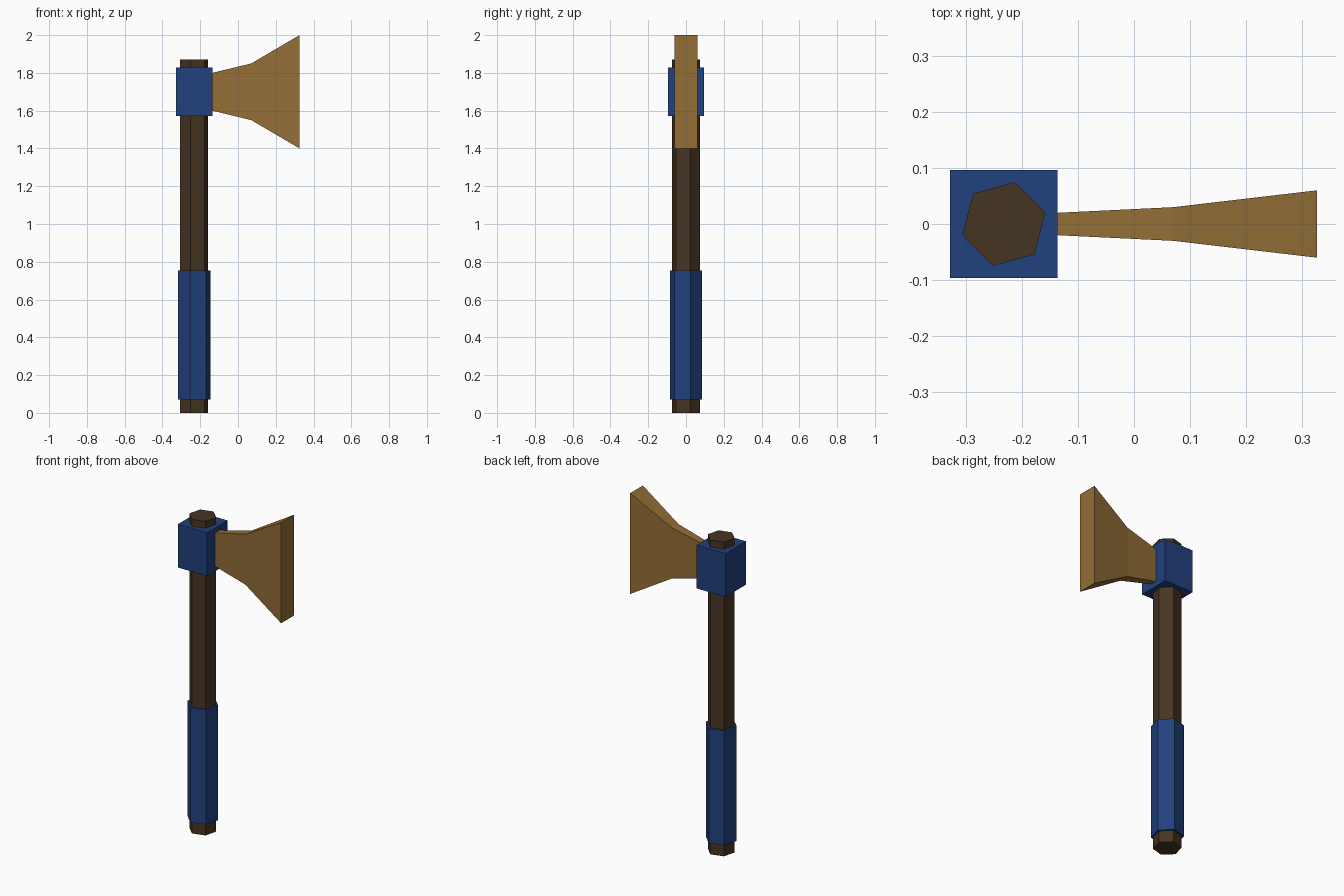
import bpy, bmesh, math
from mathutils import Matrix

old = bpy.data.objects.get("Cube")
if old:
    bpy.data.objects.remove(old, do_unlink=True)

AXIS_X = -0.232  # centre line of the shaft


def material(name, rgb):
    mat = bpy.data.materials.new(name)
    mat.use_nodes = True
    colour = (*rgb, 1)
    mat.diffuse_color = colour
    mat.node_tree.nodes["Principled BSDF"].inputs["Base Color"].default_value = colour
    return mat


def finish(name, bm, mat):
    bmesh.ops.recalc_face_normals(bm, faces=bm.faces)
    mesh = bpy.data.meshes.new(name)
    bm.to_mesh(mesh)
    bm.free()
    mesh.materials.append(mat)
    obj = bpy.data.objects.new(name, mesh)
    bpy.context.collection.objects.link(obj)
    return obj


def hex_rod(name, radius, bottom, top, mat):
    bm = bmesh.new()
    place = (Matrix.Translation((AXIS_X, 0, (bottom + top) / 2))
             @ Matrix.Rotation(math.radians(15.5), 4, "Z"))
    # cone vertices start on +y, which is a corner direction offset by 30 degrees
    ring = [place @ Matrix.Rotation(i * math.tau / 6, 4, "Z") for i in range(6)]
    half = (top - bottom) / 2
    rows = [[bm.verts.new((m @ Matrix.Translation((radius, 0, z))).translation)
             for m in ring] for z in (-half, half)]
    for row in rows:
        bm.faces.new(row)
    for i in range(6):
        j = (i + 1) % 6
        bm.faces.new((rows[0][i], rows[0][j], rows[1][j], rows[1][i]))
    return finish(name, bm, mat)


def loft_x(name, sections, mat):
    """Join rectangular sections (x, half depth, centre z, half height)."""
    bm = bmesh.new()
    rings = [[bm.verts.new((x, sy * d, z + sz * h))
              for sy, sz in ((-1, -1), (1, -1), (1, 1), (-1, 1))]
             for x, d, z, h in sections]
    bm.faces.new(rings[0])
    bm.faces.new(rings[-1])
    for a, b in zip(rings, rings[1:]):
        for i in range(4):
            j = (i + 1) % 4
            bm.faces.new((a[i], a[j], b[j], b[i]))
    return finish(name, bm, mat)


wood = material("dark brown wood", (0.062, 0.035, 0.016))
blue = material("blue", (0.015, 0.052, 0.205))
bronze = material("bronze", (0.29, 0.155, 0.036))

# Shaft and grip
hex_rod("shaft", 0.077, 0, 1.87, wood)
hex_rod("grip", 0.0885, 0.07, 0.753, blue)

# Square collar and flared blade
loft_x("collar", [(-0.328, 0.096, 1.7, 0.129), (-0.136, 0.096, 1.7, 0.129)], blue)
loft_x("blade", [(-0.136, 0.02, 1.7, 0.1),
                 (0.07, 0.03, 1.7, 0.15),
                 (0.326, 0.06, 1.7, 0.3)], bronze)
